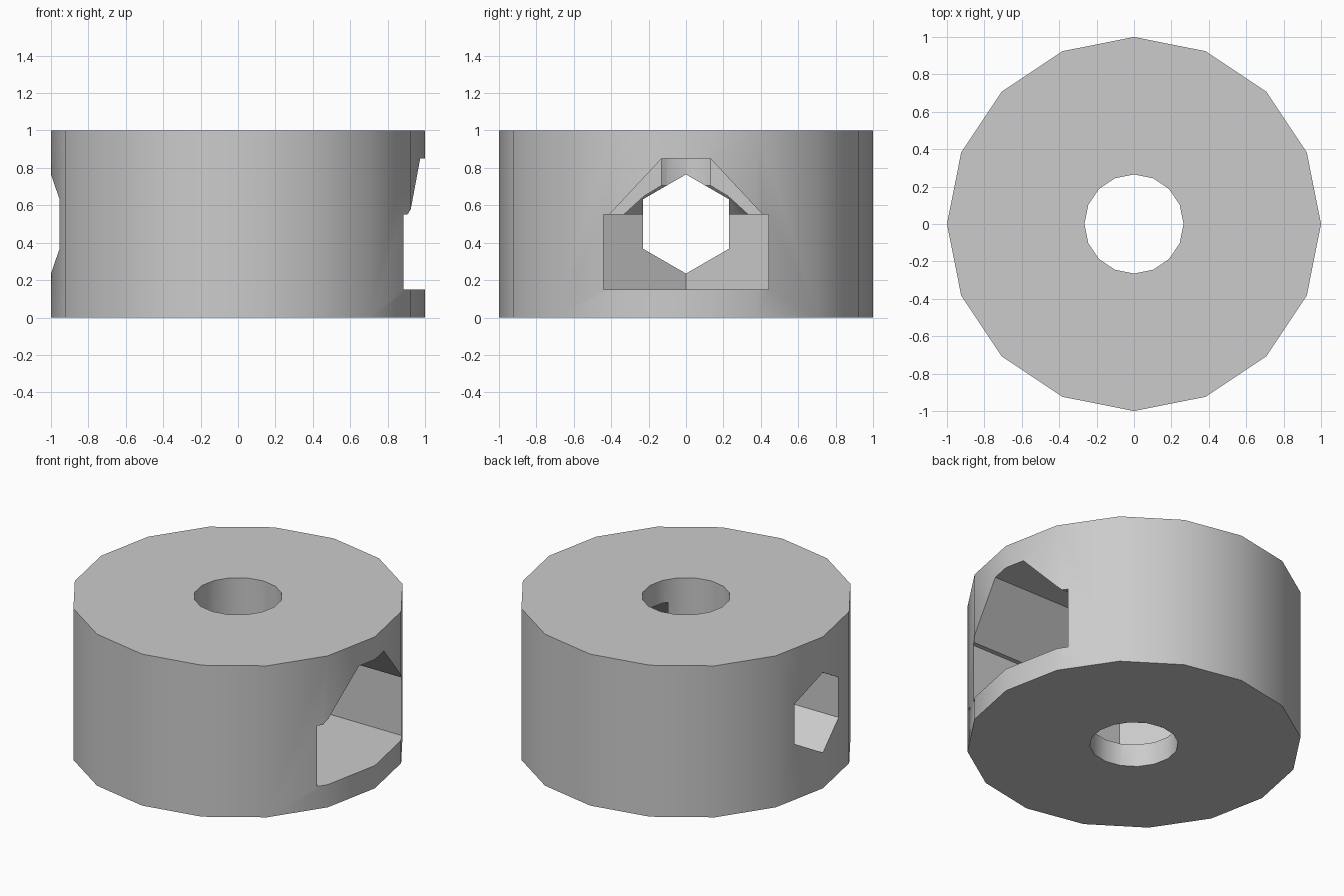
import bpy
import bmesh
import math

if "Cube" in bpy.data.objects:
    bpy.data.objects.remove(bpy.data.objects["Cube"], do_unlink=True)

grey = bpy.data.materials.new("plain grey")
grey.use_nodes = True
grey.diffuse_color = (0.6, 0.6, 0.6, 1)
grey.node_tree.nodes["Principled BSDF"].inputs["Base Color"].default_value = grey.diffuse_color


def loft(name, rings):
    """Closed solid through matching rings of points."""
    bm = bmesh.new()
    loops = [[bm.verts.new(p) for p in ring] for ring in rings]
    bm.faces.new(loops[0])
    bm.faces.new(loops[-1])
    count = len(loops[0])
    for low, high in zip(loops, loops[1:]):
        for i in range(count):
            j = (i + 1) % count
            bm.faces.new((low[i], low[j], high[j], high[i]))
    bmesh.ops.recalc_face_normals(bm, faces=bm.faces)
    mesh = bpy.data.meshes.new(name)
    bm.to_mesh(mesh)
    bm.free()
    mesh.materials.append(grey)
    obj = bpy.data.objects.new(name, mesh)
    bpy.context.collection.objects.link(obj)
    return obj


def circle(radius, sides=16):
    steps = [math.tau * i / sides for i in range(sides)]
    return [(radius * math.cos(a), radius * math.sin(a)) for a in steps]


def turned(name, stations):
    """Upright round solid from (radius, height) stations."""
    return loft(name, [[(x, y, z) for x, y in circle(r)] for r, z in stations])


def along_x(name, profile, start, end):
    """Profile in y and z, extruded along x."""
    return loft(name, [[(x, y, z) for y, z in profile] for x in (start, end)])


# Main drum
body = turned("drum_body", [(1, 0), (1, 1)])

# Upright bolt hole
bolt_hole = turned("bolt_hole_cutter", [(0.265, -0.2), (0.265, 1.2)])

# Six-sided cross hole, points up and down
hexagon = [(y, z + 0.5) for z, y in circle(0.265, 6)]
cross_hole = along_x("cross_hole_cutter", hexagon, -1.2, 1.2)

# Nut slot: half a hexagon at the inner end, open at the side
half_width = 0.44
corner = half_width / math.sqrt(3)
plan = [(1.2, -half_width), (1.2, half_width), (-corner, half_width),
        (-2 * corner, 0), (-corner, -half_width)]
nut_slot = loft("nut_slot_cutter", [[(x, y, z) for x, y in plan] for z in (0.15, 0.55)])

# Sloped roof over the slot
roof = [(0.41, 0.5), (0.41, 0.55), (0.13, 0.85),
        (-0.13, 0.85), (-0.41, 0.55), (-0.41, 0.5)]
roof_slot = along_x("roof_slot_cutter", roof, 0.225, 1.2)

# Conical roof around the bolt hole
roof_cone = turned("roof_cone_cutter", [(0.41, 0.5), (0.41, 0.55), (0.13, 0.85)])

# Cut every opening out of the drum
bpy.ops.object.select_all(action="DESELECT")
body.select_set(True)
bpy.context.view_layer.objects.active = body
for cutter in (bolt_hole, nut_slot, roof_slot, roof_cone, cross_hole):
    cut = body.modifiers.new(cutter.name, "BOOLEAN")
    cut.operation = "DIFFERENCE"
    cut.solver = "EXACT"
    cut.object = cutter
    bpy.ops.object.modifier_apply(modifier=cut.name)
    cutter.hide_render = True
    cutter.hide_viewport = True

bpy.ops.object.shade_smooth_by_angle(angle=math.radians(30))
